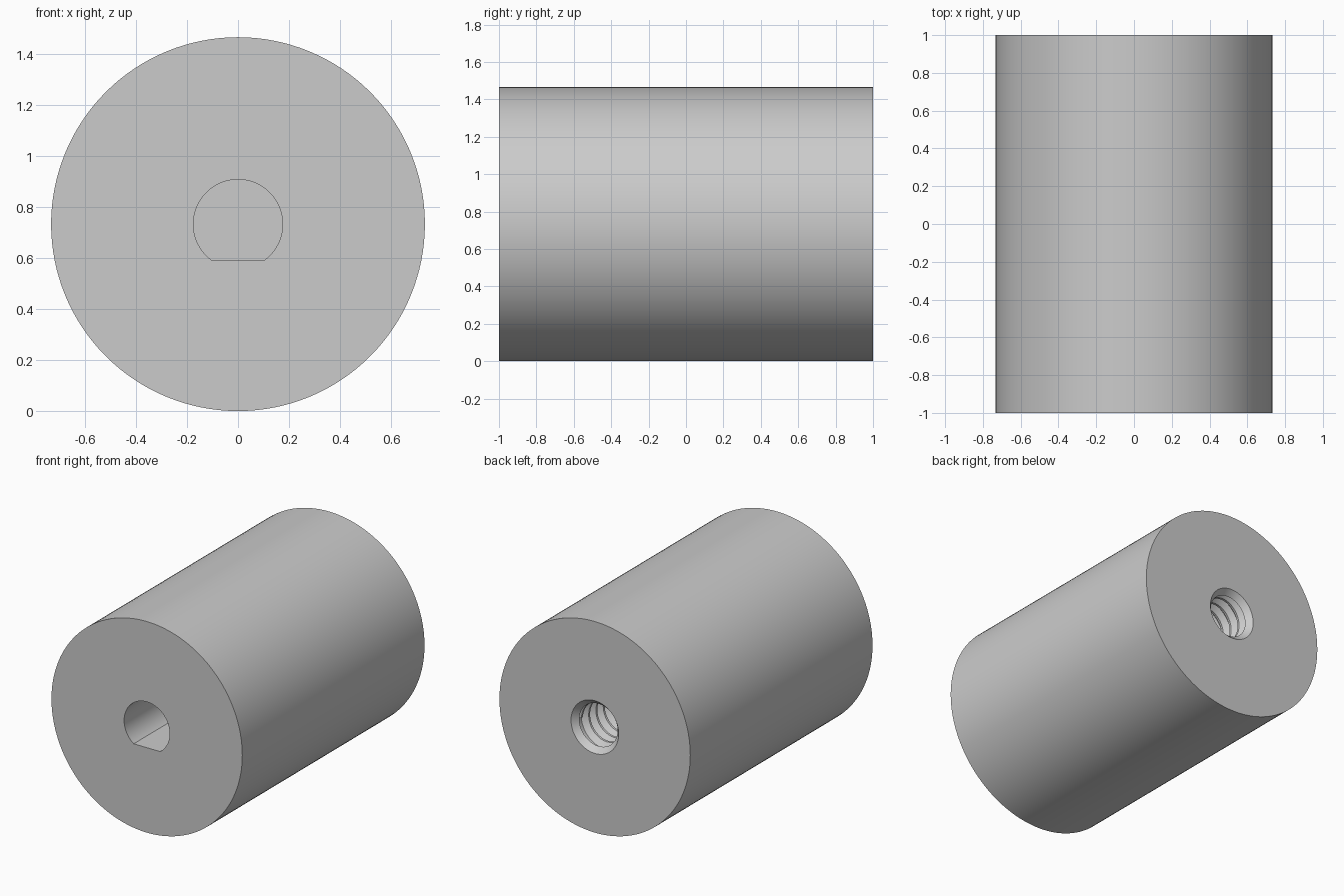
import bpy
import bmesh
from math import sin, cos, pi, asin

cube = bpy.data.objects.get("Cube")
if cube:
    bpy.data.objects.remove(cube, do_unlink=True)

RADIUS = 0.733       # outer radius, also the height of the axis
HALF = 1.0           # half length along y
SEGMENTS = 128
BORE, FLAT = 0.175, 0.143    # keyed bore: radius and distance of its flat
BORE_END = -0.2
ROOT, CREST, PITCH = 0.183, 0.147, 0.08
THREAD_END = 0.2

grey = bpy.data.materials.new("plain grey")
grey.use_nodes = True
grey.diffuse_color = (0.6, 0.6, 0.6, 1)
grey.node_tree.nodes["Principled BSDF"].inputs["Base Color"].default_value = (0.6, 0.6, 0.6, 1)


def ring(bm, r, y, angles):
    return [bm.verts.new((r * cos(a), y, RADIUS + r * sin(a))) for a in angles]


def loft(bm, a, b):
    n = len(a)
    for i in range(n):
        j = (i + 1) % n
        bm.faces.new((a[i], a[j], b[j], b[i]))


def finish(bm, name):
    bmesh.ops.recalc_face_normals(bm, faces=bm.faces)
    mesh = bpy.data.meshes.new(name)
    bm.to_mesh(mesh)
    bm.free()
    mesh.materials.append(grey)
    obj = bpy.data.objects.new(name, mesh)
    bpy.context.collection.objects.link(obj)
    bpy.ops.object.select_all(action='DESELECT')
    obj.select_set(True)
    bpy.context.view_layer.objects.active = obj
    bpy.ops.object.shade_smooth_by_angle(angle=pi / 6)
    return obj


# Body: outer wall, back face, chamfered mouth and round hole in one profile
bm = bmesh.new()
circle = [2 * pi * i / SEGMENTS for i in range(SEGMENTS)]
profile = [(RADIUS, -HALF), (RADIUS, HALF), (ROOT, HALF),
           (CREST, HALF - 0.04), (ROOT, HALF - 0.07), (ROOT, THREAD_END)]
rings = [ring(bm, r, y, circle) for r, y in profile]
for a, b in zip(rings, rings[1:]):
    loft(bm, a, b)
bm.faces.new(rings[-1])

# Blind keyed bore in the front, an arc closed by a flat at the bottom
start = -asin(FLAT / BORE)
sweep = pi - 2 * start
arc = [start + sweep * i / 80 for i in range(81)]
mouth = ring(bm, BORE, -HALF, arc)
floor = ring(bm, BORE, BORE_END, arc)
loft(bm, mouth, floor)
bm.faces.new(floor)

# Front face between the outer rim and the bore
rim = [e for e in bm.edges if e.is_boundary]
bmesh.ops.triangle_fill(bm, edges=rim, use_beauty=True, normal=(0, -1, 0))
finish(bm, "coupling_body")

# Right-hand thread: a trapezoid swept along a helix inside the back hole
bm = bmesh.new()
STEPS = 64
section = [(ROOT + 0.003, -PITCH / 2), (CREST, -PITCH / 10),
           (CREST, PITCH / 10), (ROOT + 0.003, PITCH / 2)]
turns = int((HALF - 0.07 - THREAD_END) / PITCH)
previous = None
for i in range(turns * STEPS + 1):
    t = 2 * pi * i / STEPS
    y = HALF - 0.07 - PITCH * (turns - i / STEPS)
    current = [bm.verts.new((r * cos(t), y + dy, RADIUS - r * sin(t))) for r, dy in section]
    if previous:
        loft(bm, previous, current)
    else:
        bm.faces.new(current)
    previous = current
bm.faces.new(previous)
finish(bm, "thread_ridge")
